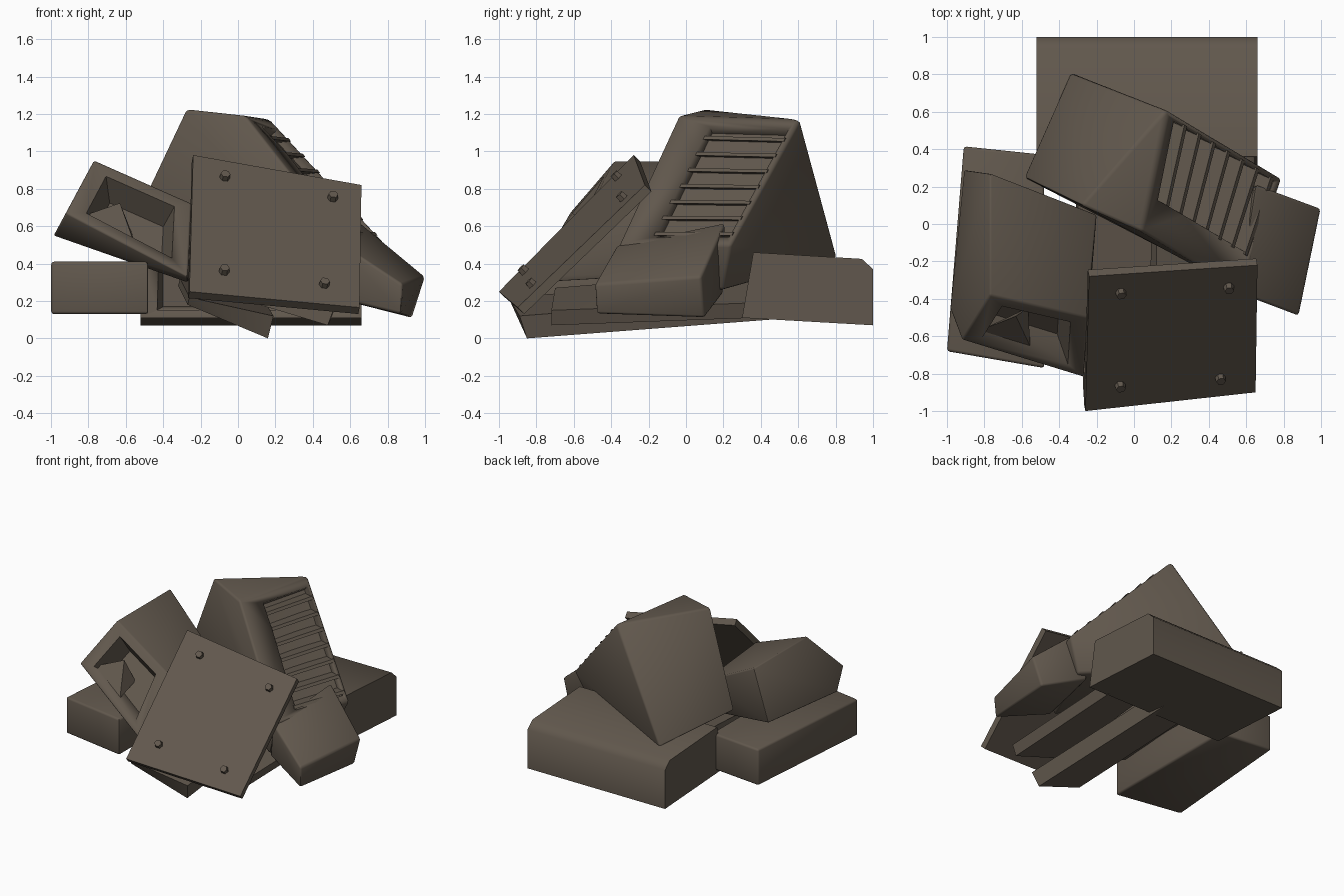
import bpy, bmesh, math
from mathutils import Vector as V

if "Cube" in bpy.data.objects:
    bpy.data.objects.remove(bpy.data.objects["Cube"])

brown = bpy.data.materials.new("dusty brown plastic")
brown.diffuse_color = (0.12, 0.097, 0.074, 1)
brown.use_nodes = True
brown.node_tree.nodes["Principled BSDF"].inputs["Base Color"].default_value = brown.diffuse_color


def select(ob):
    bpy.ops.object.select_all(action='DESELECT')
    ob.select_set(True)
    bpy.context.view_layer.objects.active = ob


def hull(name, pts, bevel=0.0):
    """Convex block through a few corner points, with optional rounded edges."""
    bm = bmesh.new()
    for p in pts:
        bm.verts.new(p)
    bmesh.ops.convex_hull(bm, input=bm.verts[:])
    junk = [v for v in bm.verts if not v.link_faces]
    bmesh.ops.delete(bm, geom=junk, context='VERTS')
    bmesh.ops.dissolve_limit(bm, angle_limit=math.radians(3), verts=bm.verts[:], edges=bm.edges[:])
    bmesh.ops.recalc_face_normals(bm, faces=bm.faces[:])
    if bevel:
        sharp = [e for e in bm.edges if e.is_manifold and e.calc_face_angle() > 0.6]
        bmesh.ops.bevel(bm, geom=sharp, offset=bevel, segments=2, affect='EDGES', profile=0.5)
    me = bpy.data.meshes.new(name)
    bm.to_mesh(me)
    bm.free()
    ob = bpy.data.objects.new(name, me)
    bpy.context.collection.objects.link(ob)
    me.materials.append(brown)
    select(ob)
    bpy.ops.object.shade_smooth_by_angle(angle=math.radians(48))
    return ob


def cut(ob, pts):
    """Cut a convex pocket out of a block."""
    cutter = hull("pocket_cutter", pts)
    cutter.hide_render = True
    m = ob.modifiers.new("pocket", 'BOOLEAN')
    m.object = cutter
    m.operation = 'DIFFERENCE'
    m.solver = 'EXACT'
    select(ob)
    bpy.ops.object.modifier_apply(modifier=m.name)
    bpy.data.objects.remove(cutter)


def on_quad(q, u, w):
    """Point on a four-cornered surface; q runs bottom-left, bottom-right, top-right, top-left."""
    return q[0].lerp(q[1], u).lerp(q[3].lerp(q[2], u), w)


def prism(quad, n, up, down):
    return [p + n * h for p in quad for h in (up, -down)]


# big case lying at the back, with a hollow front
back = hull("back_case", [(x, y, z) for x in (-0.52, 0.66) for y, z in
            ((0.30, 0.11), (0.36, 0.46), (0.94, 0.425), (1.0, 0.37), (1.0, 0.07))])
cut(back, [(x, 0.2, z) for x in (-0.45, 0.60) for z in (0.14, 0.40)]
    + [(x, 0.5, z) for x in (-0.40, 0.55) for z in (0.17, 0.38)])

# low case on the left
hull("left_case", [(x, y, z) for x, y in ((-1.0, -0.68), (-0.48, -0.77), (-0.48, 0.37), (-0.91, 0.415))
     for z in (0.13, 0.41)], 0.015)

# tilted slab touching the ground under the plate
slab = [V(p) for p in ((0.16, -0.85, 0.0), (0.10, 0.45, 0.10), (-0.32, 0.38, 0.28), (-0.27, -0.92, 0.18))]
hull("ground_slab", slab + [p + V((0.03, -0.04, 0.12)) for p in slab[:2]] + [p + V((0.01, -0.03, 0.04)) for p in slab[2:]])

# second tilted slab between the ground slab and the tower foot
slab2 = [V(p) for p in ((0.48, -0.72, 0.07), (0.50, 0.36, 0.11), (0.10, 0.36, 0.28), (0.08, -0.70, 0.19))]
hull("inner_slab", slab2 + [p + V((0.03, 0.0, 0.08)) for p in slab2])

# monitor leaning over the left case, screen opening facing up and forward
face = [V(p) for p in ((-0.92, -0.62, 0.67), (-0.27, -0.82, 0.33), (-0.25, -0.50, 0.72), (-0.77, -0.38, 0.95))]
monitor = hull("left_monitor", face + [V(p) for p in (
    (-0.985, -0.45, 0.55), (-0.91, 0.29, 0.57), (-0.77, 0.27, 0.95), (-0.20, 0.05, 0.62),
    (-0.22, -0.05, 0.34), (-0.27, -0.75, 0.30))], 0.01)
fn = (face[1] - face[0]).cross(face[3] - face[0]).normalized()
mid = sum(face, V()) / 4
front = [mid.lerp(p, 0.80) for p in face]
deep = [mid.lerp(p, 0.55) for p in face]
cut(monitor, [p + fn * 0.1 for p in front] + [p - fn * 0.16 for p in deep])
# broken screen shard standing in the opening
shard = [on_quad(face, u, w) for u, w in ((0.12, 0.18), (0.55, 0.15), (0.35, 0.62))]
hull("screen_shard", [p - fn * 0.04 for p in shard] + [mid - fn * 0.17])

# leaning tower housing
slope = [V(p) for p in ((0.58, -0.36, 0.50), (0.79, 0.24, 0.50), (0.17, 0.61, 1.17), (0.04, -0.04, 1.19))]
tower = hull("tower_housing", slope + [V(p) for p in (
    (-0.28, 0.10, 1.225), (-0.34, 0.81, 0.43), (-0.59, 0.25, 0.57),
    (0.48, -0.30, 0.22), (0.68, 0.20, 0.26))], 0.016)
sn = (slope[1] - slope[0]).cross(slope[3] - slope[0]).normalized()
pocket = [on_quad(slope, u, w) for u, w in ((0.30, 0.06), (0.95, 0.06), (0.95, 0.92), (0.30, 0.92))]
cut(tower, prism(pocket, sn, 0.1, 0.05))

# cooling slats across the tower slope
down = (slope[0] - slope[3]).normalized()
for i in range(7):
    w = 0.08 + 0.125 * i
    a, b = on_quad(slope, 0.28, w), on_quad(slope, 0.97, w)
    low = [p + down * t for p in (a, b) for t in (-0.012, 0.012)]
    lean = down * 0.05
    hull("slat_%d" % (i + 1), [p - sn * 0.06 - lean for p in low] + [p + sn * 0.008 for p in low])

# front block at the foot of the tower
hull("tower_foot", [(0.65, 0.21, 0.62), (1.0, 0.08, 0.33), (0.93, 0.10, 0.11), (0.88, -0.49, 0.29),
     (0.87, -0.48, 0.13), (0.56, -0.37, 0.50), (0.50, -0.32, 0.22), (0.60, 0.20, 0.24)], 0.015)

# square cover plate leaning at the front
plate = [V(p) for p in ((-0.26, -1.0, 0.25), (0.65, -0.90, 0.165), (0.66, -0.22, 0.82), (-0.24, -0.28, 0.98))]
pn = (plate[1] - plate[0]).cross(plate[3] - plate[0]).normalized()
hull("cover_plate", prism(plate, pn, 0, 0.05))

# four hexagonal bolts on the plate
ax = (plate[1] - plate[0]).normalized()
ay = pn.cross(ax)
for i, (u, w) in enumerate(((0.20, 0.17), (0.79, 0.15), (0.83, 0.85), (0.19, 0.87))):
    c = on_quad(plate, u, w)
    hexagon = [ax * math.cos(k * math.pi / 3) + ay * math.sin(k * math.pi / 3) for k in range(6)]
    hull("bolt_%d" % (i + 1), [c + d * 0.030 - pn * 0.02 for d in hexagon] + [c + d * 0.026 + pn * 0.035 for d in hexagon])
